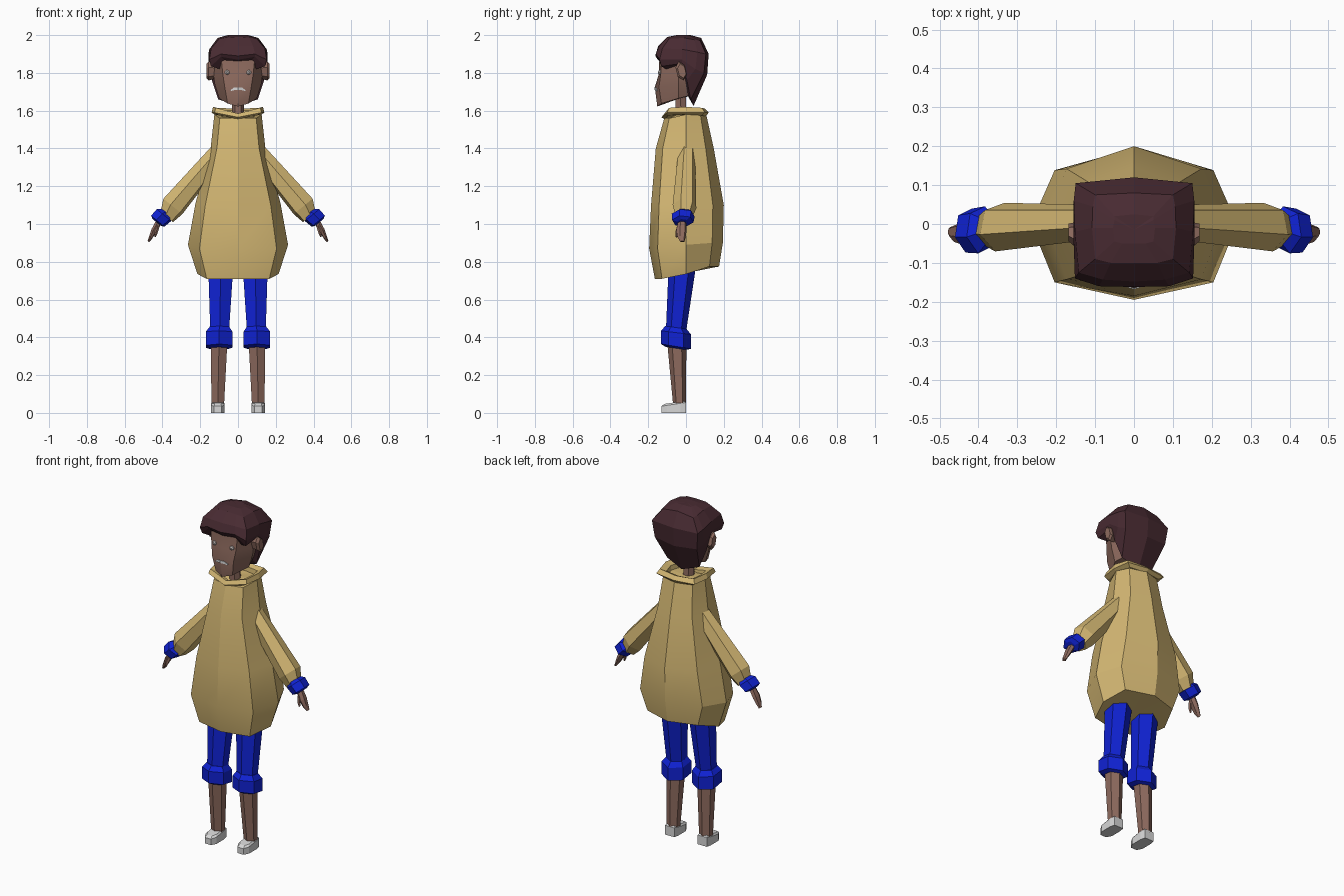
import bpy, bmesh, math
from mathutils import Vector


def material(name, rgb):
    m = bpy.data.materials.new(name)
    m.diffuse_color = (*rgb, 1)
    return m


COAT = material("tan cloth", (0.65, 0.47, 0.17))
BLUE = material("blue cloth", (0.005, 0.016, 0.66))
SKIN = material("brown skin", (0.27, 0.145, 0.112))
HAIR = material("dark brown hair", (0.066, 0.024, 0.032))
SHOE = material("pale grey shoe", (0.68, 0.68, 0.68))
EYE = material("eye white", (0.55, 0.5, 0.48))


def sym(half):
    """Closed ring from its right half, front centre to back centre."""
    return half + [(-x, y, z) for x, y, z in reversed(half[1:-1])]


def ring(center, u, v, n=6, phase=0.0):
    """Polygon ring around center, spanned by the vectors u and v."""
    c, u, v = Vector(center), Vector(u), Vector(v)
    angles = [phase + math.tau * i / n for i in range(n)]
    return [c + u * math.cos(a) + v * math.sin(a) for a in angles]


def loft(name, rings, mat, mirror=False, smooth=False):
    """Skin equal-sized rings in order, closing both ends with fans."""
    bm = bmesh.new()
    rows = [[bm.verts.new(p) for p in r] for r in rings]
    n = len(rows[0])
    for a, b in zip(rows, rows[1:]):
        for i in range(n):
            j = (i + 1) % n
            bm.faces.new((a[i], a[j], b[j], b[i]))
    for row in (rows[0], rows[-1]):
        mid = bm.verts.new(sum((v.co for v in row), Vector()) / n)
        for i in range(n):
            bm.faces.new((row[i], row[(i + 1) % n], mid))
    bmesh.ops.recalc_face_normals(bm, faces=bm.faces)
    me = bpy.data.meshes.new(name)
    bm.to_mesh(me)
    bm.free()
    me.materials.append(mat)
    ob = bpy.data.objects.new(name, me)
    bpy.context.collection.objects.link(ob)
    if mirror:
        ob.modifiers.new("mirror", "MIRROR")
    if smooth:
        bpy.ops.object.select_all(action="DESELECT")
        ob.select_set(True)
        bpy.context.view_layer.objects.active = ob
        bpy.ops.object.shade_smooth_by_angle(angle=math.radians(25))
    return ob


# Coat: (side x, front y, back y, front z, side z, back z) from hem to neck
coat_rows = [
    (0.215, -0.165, 0.175, 0.71, 0.735, 0.775),
    (0.265, -0.195, 0.195, 0.87, 0.89, 0.90),
    (0.225, -0.185, 0.200, 1.10, 1.11, 1.10),
    (0.145, -0.160, 0.147, 1.40, 1.40, 1.40),
    (0.125, -0.115, 0.108, 1.56, 1.58, 1.575),
]
loft("coat", [sym([(0, f, zf), (s * 0.77, f * 0.77, zf), (s, 0, zs),
                   (s * 0.77, b * 0.71, zb), (0, b, zb)])
              for s, f, b, zf, zs, zb in coat_rows], COAT, smooth=True)

# Collar: flared rim that folds down inside
loft("collar", [sym(h) for h in (
    [(0, -.113, 1.555), (.10, -.095, 1.575), (.125, 0, 1.58), (.10, .085, 1.575), (0, .105, 1.57)],
    [(0, -.130, 1.565), (.125, -.10, 1.59), (.14, 0, 1.59), (.125, .10, 1.59), (0, .12, 1.59)],
    [(0, -.112, 1.585), (.118, -.09, 1.615), (.132, 0, 1.62), (.112, .085, 1.615), (0, .10, 1.61)],
    [(0, -.085, 1.575), (.085, -.065, 1.60), (.10, 0, 1.605), (.085, .06, 1.60), (0, .075, 1.60)],
    [(0, -.075, 1.53), (.075, -.06, 1.54), (.09, 0, 1.54), (.075, .055, 1.54), (0, .065, 1.54)],
)], COAT)


# Arms: rings square to the arm direction
def arm_ring(x, y, z, r, ry=None, n=6, phase=-0.3):
    return ring((x, y, z), (0.77 * r, 0, 0.63 * r), (0, ry or r, 0), n, phase)


loft("sleeve", [arm_ring(.09, .005, 1.395, .050, .045),
                arm_ring(.345, -.008, 1.093, .068, .064),
                arm_ring(.377, -.012, 1.037, .045)], COAT, mirror=True)
loft("sleeve_cuff", [arm_ring(.375, -.012, 1.06, .035, .04),
                     arm_ring(.392, -.015, 1.047, .052, .062),
                     arm_ring(.425, -.017, 1.015, .048, .058),
                     arm_ring(.430, -.017, 1.008, .03)], BLUE, mirror=True)
loft("hand", [arm_ring(.415, -.02, 1.02, .018, .022),
              arm_ring(.445, -.024, .965, .016, .028),
              arm_ring(.462, -.024, .93, .011, .022),
              arm_ring(.474, -.02, .907, .006, .012)], SKIN, mirror=True)
loft("thumb", [arm_ring(.425, -.035, .99, .012, n=5),
               arm_ring(.433, -.048, .955, .009, n=5),
               arm_ring(.440, -.050, .932, .005, n=5)], SKIN, mirror=True)


# Legs: level rings with a corner facing front and back
def leg_ring(x, y, z, half_x, half_y, tilt=0.0):
    return ring((x, y, z), (half_x / 0.866, 0, 0), (0, half_y, tilt), 6, math.pi / 2)


loft("trouser_leg", [leg_ring(.09, -.01, .84, .068, .07),
                     leg_ring(.092, -.024, .73, .064, .07),
                     leg_ring(.097, -.052, .44, .05, .054)], BLUE, mirror=True)
loft("trouser_cuff", [leg_ring(.098, -.053, .452, .052, .056, -.008),
                      leg_ring(.10, -.053, .425, .07, .08, -.01),
                      leg_ring(.10, -.053, .352, .07, .08, -.013),
                      leg_ring(.10, -.053, .342, .048, .055, -.008)], BLUE, mirror=True)
loft("shin", [leg_ring(.10, -.05, .40, .045, .052),
              leg_ring(.107, -.034, .04, .033, .034)], SKIN, mirror=True)

# Shoes: chamfered toe, top slopes down to the front
sole = [(.03, 0), (.036, -.03), (.036, -.10), (.02, -.13),
        (-.02, -.13), (-.036, -.10), (-.036, -.03), (-.03, 0)]
loft("shoe", [[(.107 + x, y, 0) for x, y in sole],
              [(.107 + x, y, .055 + .15 * y) for x, y in sole],
              [(.107 + x * .8, -.05 + (y + .05) * .8, .062 + .11 * y) for x, y in sole]],
     SHOE, mirror=True)

# Head and neck
loft("neck", [ring((0, -.025, 1.53), (.034, 0, 0), (0, .034, 0)),
              ring((0, -.03, 1.70), (.03, 0, 0), (0, .032, 0))], SKIN)
loft("head", [sym(h) for h in (
    [(0, -.152, 1.622), (.055, -.13, 1.638), (.10, -.04, 1.665), (.08, .02, 1.68), (0, .03, 1.68)],
    [(0, -.165, 1.725), (.07, -.143, 1.725), (.123, -.04, 1.74), (.10, .035, 1.74), (0, .05, 1.74)],
    [(0, -.145, 1.79), (.08, -.134, 1.79), (.13, -.04, 1.79), (.11, .045, 1.79), (0, .06, 1.79)],
    [(0, -.14, 1.89), (.09, -.13, 1.89), (.133, -.03, 1.89), (.12, .05, 1.89), (0, .06, 1.89)],
)], SKIN, smooth=True)
loft("ear", [ring((x, y, 1.81), (0, r * .55, r * .12), (0, -.012 * r / .05, r), 6, math.pi / 2)
             for x, y, r in ((.12, -.03, .04), (.155, -.026, .05), (.168, -.022, .038))],
     SKIN, mirror=True)

# Eyes and mouth
loft("eye", [ring((.057, y, 1.803), (r, 0, 0), (0, 0, r), 8)
             for y, r in ((-.132, .014), (-.142, .012), (-.147, .005))], EYE, mirror=True)
loft("mouth", [[(x, y - .004, z - h), (x, y - .004, z + h), (x, y + .004, z + h), (x, y + .004, z - h)]
               for x, y, z, h in ((-.04, -.152, 1.706, .003), (-.022, -.157, 1.715, .007),
                                  (0, -.164, 1.717, .007), (.022, -.157, 1.715, .007),
                                  (.04, -.152, 1.706, .003))], SHOE)

# Hair: fringe at the front, long at the back, flat crown
loft("hair", [sym(h) for h in (
    [(0, -.150, 1.87), (.09, -.150, 1.885), (.143, -.13, 1.835), (.145, -.02, 1.85),
     (.138, .005, 1.76), (.105, .025, 1.66), (0, .04, 1.625)],
    [(0, -.162, 1.89), (.09, -.160, 1.90), (.152, -.14, 1.87), (.156, -.02, 1.87),
     (.155, .05, 1.82), (.138, .095, 1.80), (0, .112, 1.79)],
    [(0, -.148, 1.94), (.08, -.143, 1.94), (.142, -.125, 1.93), (.152, -.02, 1.925),
     (.155, .06, 1.91), (.15, .105, 1.90), (0, .12, 1.90)],
    [(0, -.10, 1.99), (.06, -.10, 1.988), (.10, -.09, 1.98), (.108, -.01, 1.985),
     (.106, .045, 1.975), (.10, .075, 1.97), (0, .08, 1.985)],
    [(0, -.05, 2.0), (.03, -.05, 2.0), (.05, -.045, 2.0), (.054, -.01, 2.0),
     (.05, .01, 2.0), (.05, .02, 1.998), (0, .025, 2.0)],
)], HAIR)
